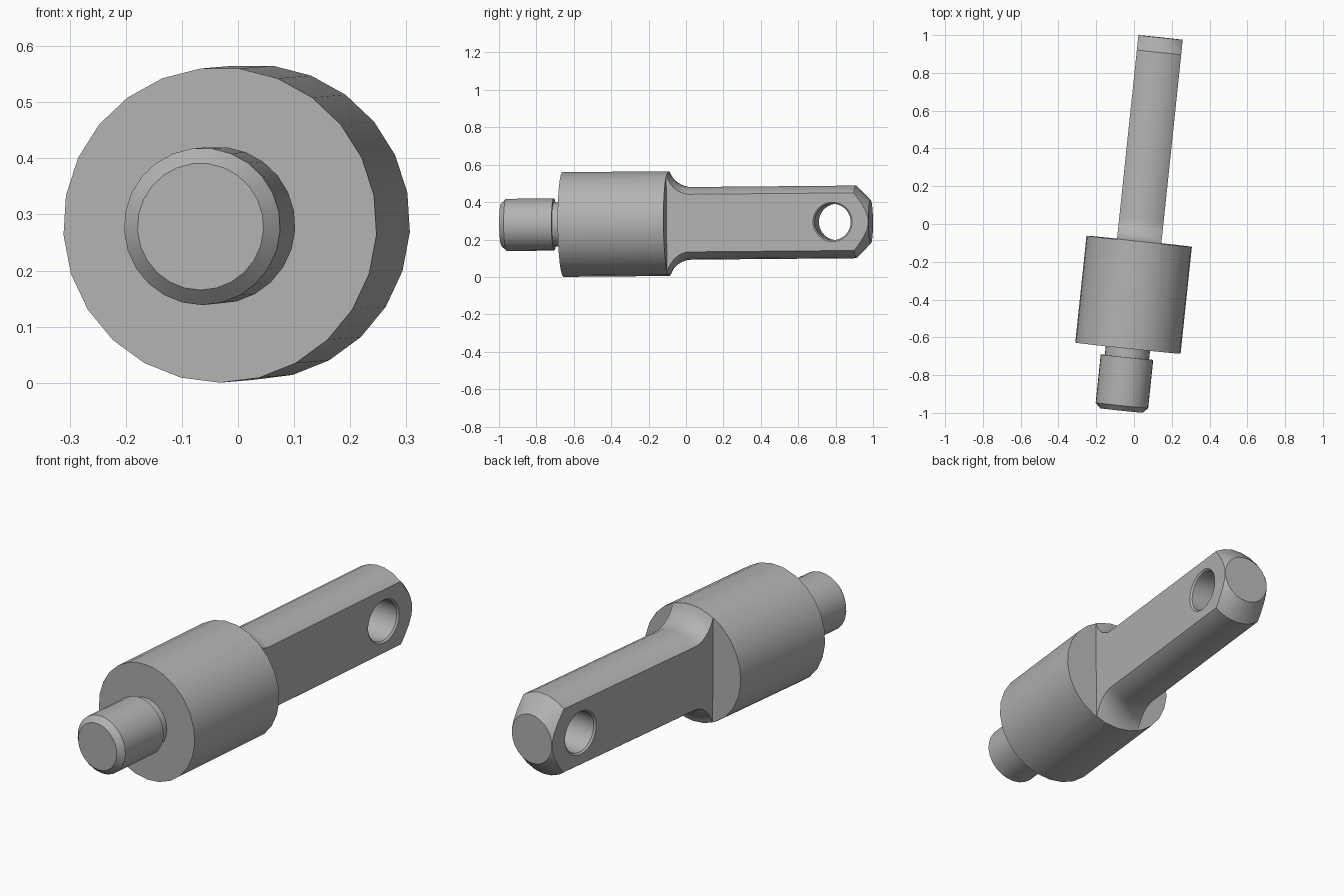
import bpy, bmesh, math
from mathutils import Matrix

if "Cube" in bpy.data.objects:
    bpy.data.objects.remove(bpy.data.objects["Cube"])

steel = bpy.data.materials.new("grey steel")
steel.use_nodes = True
grey = (0.45, 0.45, 0.45, 1)
steel.diffuse_color = grey
steel.node_tree.nodes["Principled BSDF"].inputs["Base Color"].default_value = grey


def new_object(name, bm):
    bmesh.ops.recalc_face_normals(bm, faces=bm.faces)
    mesh = bpy.data.meshes.new(name)
    bm.to_mesh(mesh)
    bm.free()
    mesh.materials.append(steel)
    obj = bpy.data.objects.new(name, mesh)
    bpy.context.collection.objects.link(obj)
    return obj


def lathe(name, profile, sides):
    """Closed solid of revolution about Y from (y, radius) pairs."""
    bm = bmesh.new()
    rings = []
    for y, r in profile:
        angles = [math.tau * i / sides - math.pi / 2 for i in range(sides)]
        rings.append([bm.verts.new((r * math.cos(a), y, r * math.sin(a))) for a in angles])
    for a, b in zip(rings, rings[1:]):
        for i in range(sides):
            j = (i + 1) % sides
            bm.faces.new((a[i], a[j], b[j], b[i]))
    bm.faces.new(rings[0])
    bm.faces.new(rings[-1])
    return new_object(name, bm)


HALF, HEAD_R, HEAD_BACK = 0.993, 0.281, -0.09
SHANK_R, FLAT = 0.195, 0.118

# Stud, undercut neck and head
profile = [(-HALF, 0.113), (-HALF + 0.027, 0.14), (-0.709, 0.14), (-0.709, 0.118),
           (-0.661, 0.118), (-0.661, HEAD_R), (HEAD_BACK, HEAD_R)]

# Concave fillet from head to shank, then the chamfered tip
fillet_r = 0.127
sweep = math.acos(1 - (HEAD_R - SHANK_R) / fillet_r)
fillet_end = HEAD_BACK + fillet_r * math.sin(sweep)
for i in range(1, 9):
    a = sweep * (1 - i / 8)
    profile.append((fillet_end - fillet_r * math.sin(a),
                    SHANK_R + fillet_r * (1 - math.cos(a))))
profile += [(0.915, SHANK_R), (HALF, 0.117)]
pin = lathe("clevis_pin", profile, 25)

# Cutters for the two flats
cutters = []
for side, label in ((1, "left"), (-1, "right")):
    bm = bmesh.new()
    bmesh.ops.create_cube(bm, size=1)
    bm.transform(Matrix.Translation((side * (FLAT + 0.25), HEAD_BACK - 0.002 + 0.75, 0))
                 @ Matrix.Diagonal((0.5, 1.5, 1, 1)))
    cutters.append(new_object(label + "_flat_cutter", bm))

# Cutter for the cross hole with chamfered rims
rim = 0.008
hole = lathe("hole_cutter", [(-FLAT - rim, 0.113), (-FLAT + rim, 0.097),
                             (FLAT - rim, 0.097), (FLAT + rim, 0.113)], 40)
hole.data.transform(Matrix.Translation((0, 0.8, 0)) @ Matrix.Rotation(-math.pi / 2, 4, 'Z'))
cutters.append(hole)

bpy.ops.object.select_all(action='DESELECT')
bpy.context.view_layer.objects.active = pin
pin.select_set(True)
for cutter in cutters:
    cutter.hide_render = True
    mod = pin.modifiers.new("cut", 'BOOLEAN')
    mod.operation = 'DIFFERENCE'
    mod.solver = 'EXACT'
    mod.object = cutter
    bpy.ops.object.modifier_apply(modifier=mod.name)
    bpy.data.objects.remove(cutter)

bpy.ops.object.shade_smooth_by_angle(angle=math.radians(28))

# Slight turn and tilt of the whole pin
pin.rotation_euler = (math.radians(0.5), 0, math.radians(-6))
pin.location = (0.037, 0, 0.287)
